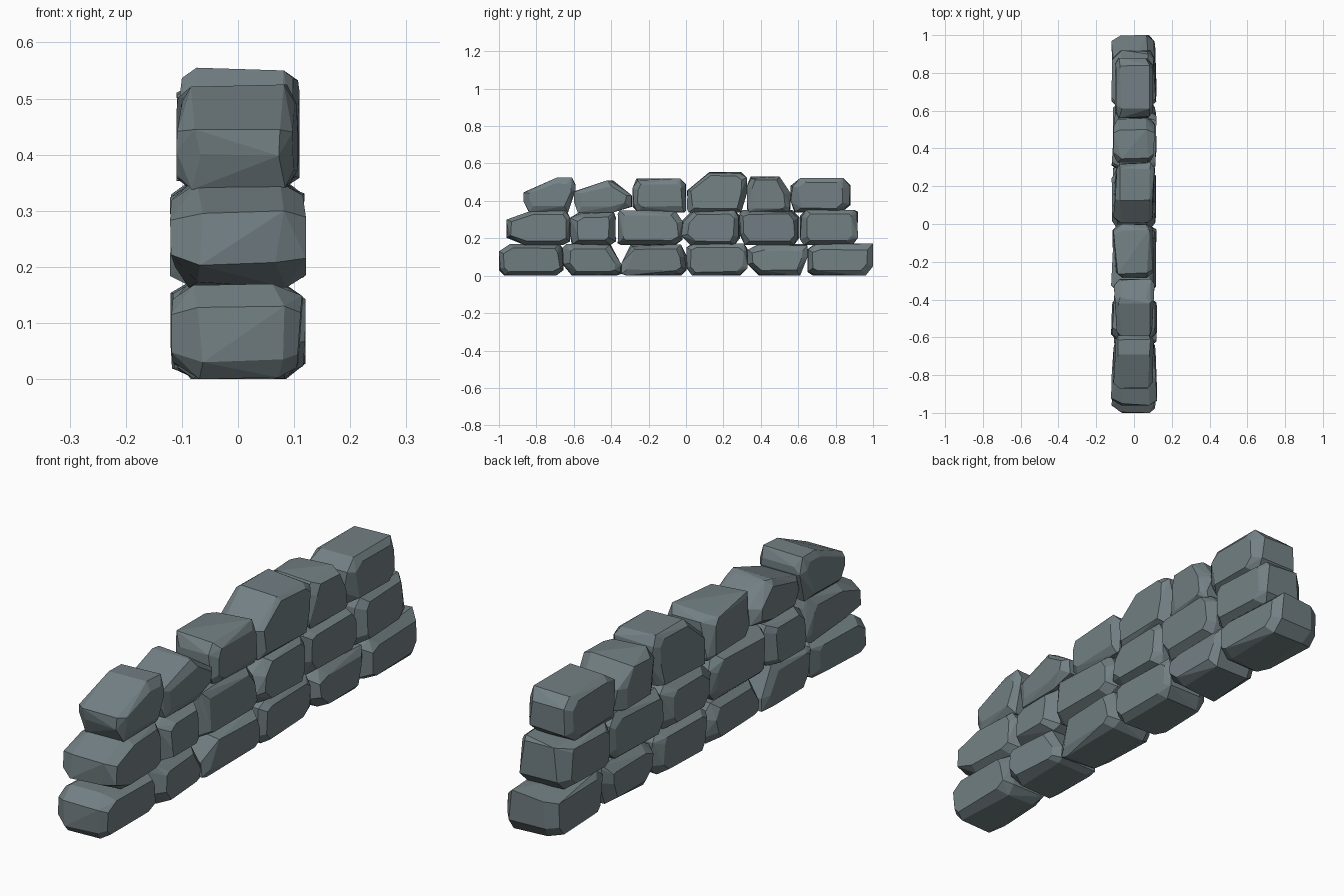
import bpy, bmesh, random

if "Cube" in bpy.data.objects:
    bpy.data.objects.remove(bpy.data.objects["Cube"])

random.seed(11)

stone_mat = bpy.data.materials.new("slate_stone")
stone_mat.diffuse_color = (0.17, 0.215, 0.23, 1)
stone_mat.use_nodes = True
stone_mat.node_tree.nodes["Principled BSDF"].inputs["Base Color"].default_value = stone_mat.diffuse_color

# Each stone: y0, y1, top, (top-left cut), (top-right cut), (bottom-left cut), (bottom-right cut)
lower = [
    (-1.00, -0.655, .170, (.06, .04), (.02, .03), (.03, .03), (.04, .03)),
    (-0.66, -0.345, .170, (.02, .02), (.06, .11), (.05, .06), (.03, .01)),
    (-0.345, 0.003, .168, (.05, .10), (.03, .06), (.03, .01), (.03, .03)),
    (0.003, 0.33, .172, (.03, .02), (.02, .03), (.03, .04), (.04, .04)),
    (0.33, 0.65, .170, (.06, .03), (.01, .01), (.06, .06), (.04, .10)),
    (0.65, 1.00, .172, (.04, .03), (.00, .01), (.03, .02), (.04, .05)),
]
middle = [
    (-0.96, -0.62, .350, (.14, .05), (.02, .04), (.10, .04), (.04, .02)),
    (-0.62, -0.375, .340, (.05, .03), (.01, .03), (.01, .05), (.03, .02)),
    (-0.365, -0.018, .350, (.01, .02), (.04, .06), (.02, .01), (.04, .03)),
    (-0.025, 0.29, .350, (.06, .06), (.03, .03), (.05, .05), (.03, .04)),
    (0.285, 0.607, .352, (.02, .02), (.04, .04), (.03, .06), (.03, .04)),
    (0.61, 0.92, .352, (.03, .03), (.02, .01), (.02, .03), (.03, .04)),
]
upper = [
    (-0.87, -0.59, .525, (.18, .08), (.02, .04), (.03, .06), (.04, .12)),
    (-0.60, -0.29, .510, (.18, .06), (.10, .08), (.02, .06), (.10, .03)),
    (-0.285, 0.00, .520, (.02, .05), (.03, .03), (.03, .03), (.01, .01)),
    (0.005, 0.325, .555, (.12, .10), (.03, .03), (.01, .02), (.03, .10)),
    (0.325, 0.56, .530, (.02, .05), (.06, .09), (.01, .02), (.01, .02)),
    (0.56, 0.88, .522, (.05, .04), (.04, .04), (.02, .06), (.05, .04)),
]


def outline(y0, y1, z0, z1, tl, tr, bl, br):
    """Side profile: a box with each corner cut off."""
    return [(y0, z1 - tl[1]), (y0 + tl[0], z1), (y1 - tr[0], z1), (y1, z1 - tr[1]),
            (y1, z0 + br[1]), (y1 - br[0], z0), (y0 + bl[0], z0), (y0, z0 + bl[1])]


def stone(name, z0, half, data):
    y0, y1, z1, *cuts = data
    cy, cz = (y0 + y1) / 2, (z0 + z1) / 2
    ring = outline(y0, y1, z0, z1, *cuts)
    full_side = [random.choice((-1, 1)) for _ in ring]
    bm = bmesh.new()
    for side in (-1, 1):
        face = half + random.uniform(-.008, .003)
        tilt_y, tilt_z = random.uniform(-.06, .06), random.uniform(-.06, .06)
        ky = 1 - 2 * random.uniform(.02, .04) / (y1 - y0)
        kz = 1 - 2 * random.uniform(.016, .033) / (z1 - z0)
        for (y, z), full in zip(ring, full_side):
            dy, dz = y - cy, z - cz
            # full outline near the core, chipped on one side of the stone
            s = 1 if full == side else random.uniform(.88, 1)
            x = side * random.uniform(.06, .09)
            bm.verts.new((x, cy + dy * (s + 1) / 2, cz + dz * s))
            # smaller outline on the wall face
            x = side * min(face + tilt_y * dy + tilt_z * dz, half + .006)
            j = random.uniform(.93, 1.03)
            bm.verts.new((x, cy + dy * ky * j, cz + dz * kz * j))
    # facet the rock as a convex shell
    bmesh.ops.remove_doubles(bm, verts=bm.verts, dist=.012)
    hull = bmesh.ops.convex_hull(bm, input=bm.verts)
    loose = [v for v in hull["geom_interior"] if isinstance(v, bmesh.types.BMVert)]
    bmesh.ops.delete(bm, geom=loose, context='VERTS')
    bmesh.ops.dissolve_limit(bm, angle_limit=.12, verts=bm.verts, edges=bm.edges)
    bmesh.ops.recalc_face_normals(bm, faces=bm.faces)
    mesh = bpy.data.meshes.new(name)
    bm.to_mesh(mesh)
    bm.free()
    mesh.materials.append(stone_mat)
    bpy.context.collection.objects.link(bpy.data.objects.new(name, mesh))


# Three stacked courses
for course, z0, half, rows in (("lower", 0.0, .114, lower),
                               ("middle", .163, .115, middle),
                               ("upper", .338, .104, upper)):
    for i, data in enumerate(rows, 1):
        stone(f"{course}_stone_{i}", z0, half, data)
